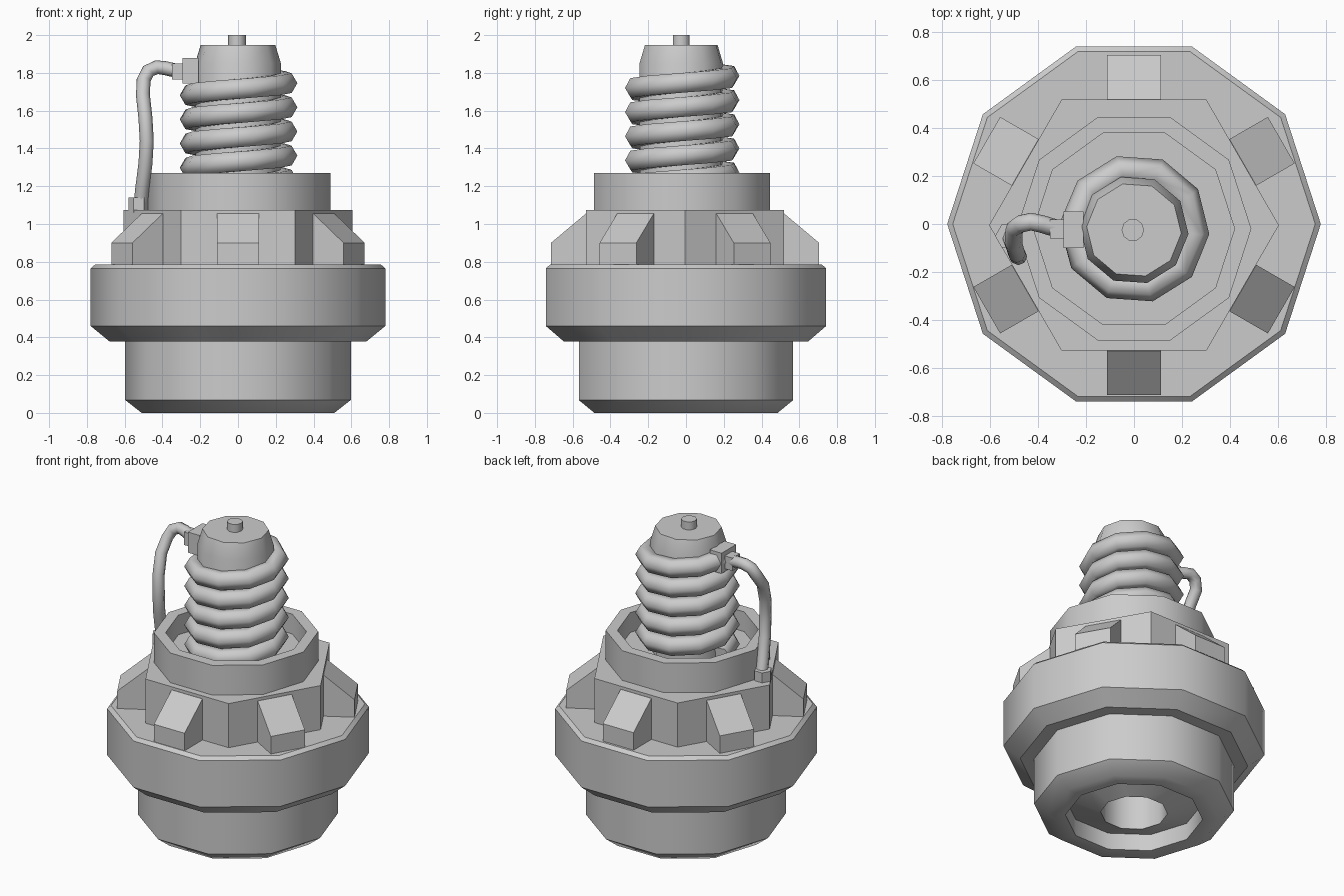
import bpy, bmesh, math
from mathutils import Vector, Matrix

if "Cube" in bpy.data.objects:
    bpy.data.objects.remove(bpy.data.objects["Cube"], do_unlink=True)

grey = bpy.data.materials.new("light grey")
grey.use_nodes = True
grey.diffuse_color = (0.6, 0.6, 0.6, 1)
grey.node_tree.nodes["Principled BSDF"].inputs["Base Color"].default_value = (0.6, 0.6, 0.6, 1)


def finish(name, bm, angle=40):
    bmesh.ops.recalc_face_normals(bm, faces=bm.faces)
    mesh = bpy.data.meshes.new(name)
    bm.to_mesh(mesh)
    bm.free()
    mesh.materials.append(grey)
    obj = bpy.data.objects.new(name, mesh)
    bpy.context.collection.objects.link(obj)
    if angle:
        bpy.ops.object.select_all(action='DESELECT')
        bpy.context.view_layer.objects.active = obj
        obj.select_set(True)
        bpy.ops.object.shade_smooth_by_angle(angle=math.radians(angle))
    return obj


def skin(bm, rings):
    """Bridge rings of points and cap both ends."""
    rows = [[bm.verts.new(p) for p in ring] for ring in rings]
    n = len(rows[0])
    for a, b in zip(rows, rows[1:]):
        for i in range(n):
            j = (i + 1) % n
            bm.faces.new((a[i], a[j], b[j], b[i]))
    bm.faces.new(rows[0][::-1])
    bm.faces.new(rows[-1])


def lathe(name, profile, sides=10, cx=0, cy=0, phase=0):
    bm = bmesh.new()
    step = math.tau / sides
    skin(bm, [[(cx + r * math.cos(phase + i * step), cy + r * math.sin(phase + i * step), z)
               for i in range(sides)] for r, z in profile])
    return finish(name, bm)


def tube(name, path, radius, ref, sides=6):
    bm = bmesh.new()
    path = [Vector(p) for p in path]
    rings = []
    for i, p in enumerate(path):
        t = (path[min(i + 1, len(path) - 1)] - path[max(i - 1, 0)]).normalized()
        side = t.cross(Vector(ref)).normalized()
        up = side.cross(t)
        rings.append([p + radius * (side * math.cos(a) + up * math.sin(a))
                      for a in (k * math.tau / sides for k in range(sides))])
    skin(bm, rings)
    return finish(name, bm, 75)


def block(name, low, high):
    bm = bmesh.new()
    low, high = Vector(low), Vector(high)
    mat = Matrix.Translation((low + high) / 2) @ Matrix.Diagonal((*(high - low), 1))
    bmesh.ops.create_cube(bm, size=1, matrix=mat)
    return finish(name, bm, 0)


# Lower body, recessed underneath
lathe("base", [(0.2, 0.32), (0.2, 0.03), (0.41, 0.11), (0.41, 0), (0.51, 0),
               (0.597, 0.068), (0.597, 0.4)])
lathe("flange", [(0.68, 0.378), (0.78, 0.46), (0.78, 0.765), (0.757, 0.785)])
lathe("hex_body", [(0.605, 0.77), (0.605, 1.075)], sides=6, cy=-0.005)

# Sloped fins, one on each hexagon side
for k in range(6):
    bm = bmesh.new()
    section = [(0.5, 0.77), (0.71, 0.77), (0.71, 0.9), (0.525, 1.055), (0.5, 1.055)]
    skin(bm, [[(x, y, z) for y, z in section] for x in (-0.112, 0.112)])
    bm.transform(Matrix.Translation((0, -0.005, 0)) @ Matrix.Rotation(k * math.tau / 6, 4, 'Z'))
    finish("fin_%d" % (k + 1), bm, 0)

# Hollow collar, core and terminal pin
lathe("collar", [(0.49, 1.06), (0.49, 1.27), (0.42, 1.27), (0.42, 1.14)], cy=-0.02)
lathe("core", [(0.225, 1.12), (0.228, 1.85), (0.198, 1.948)], cy=-0.025, phase=-0.07)
lathe("pin", [(0.047, 1.9), (0.047, 2.0)], cx=-0.005, cy=-0.025)

# Winding coil
coil = []
for i in range(51):
    a = math.radians(176 + 36 * i)
    coil.append((0.003 + 0.252 * math.cos(a), -0.02 + 0.252 * math.sin(a), 1.17 + 0.0128 * i))
tube("coil", coil, 0.06, (0, 0, 1))

# Wire with its clamp and end fittings
wire = [(-0.515, -0.05, 1.1), (-0.508, -0.075, 1.18), (-0.49, -0.12, 1.32), (-0.483, -0.135, 1.44),
        (-0.49, -0.125, 1.56), (-0.503, -0.08, 1.68), (-0.5, -0.02, 1.76), (-0.475, 0.0, 1.81),
        (-0.43, 0.01, 1.83), (-0.385, 0.0, 1.825), (-0.32, -0.02, 1.81)]
tube("wire", wire, 0.037, (0, 1, 0), sides=8)
lathe("wire_socket", [(0.055, 1.06), (0.055, 1.14)], sides=6, cx=-0.525, cy=-0.05)
block("clamp", (-0.295, -0.1, 1.745), (-0.21, 0.052, 1.88))
block("clamp_tip", (-0.35, -0.06, 1.765), (-0.29, 0.018, 1.85))
